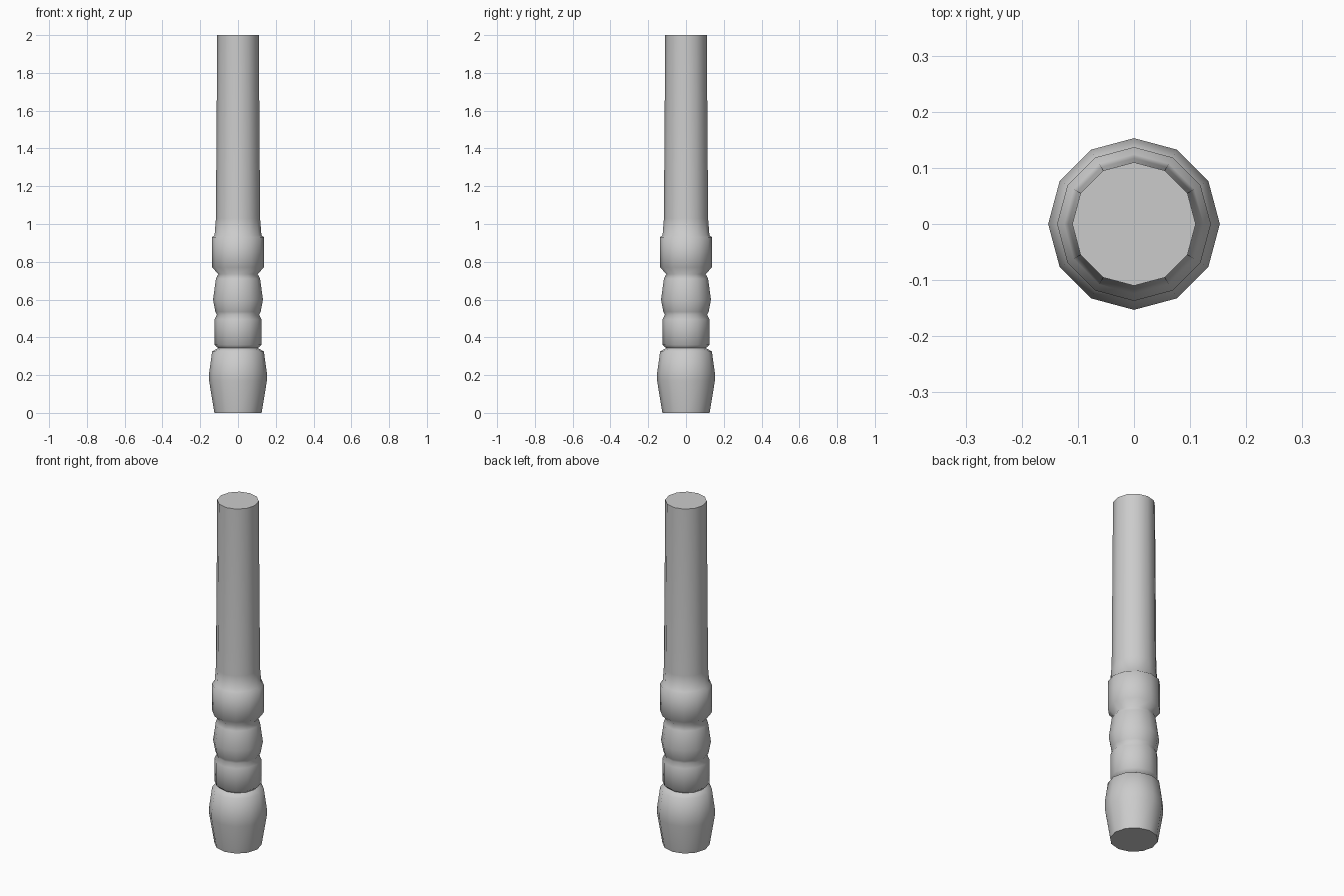
import bpy, bmesh
from math import cos, sin, pi, radians

if "Cube" in bpy.data.objects:
    bpy.data.objects.remove(bpy.data.objects["Cube"])

SIDES = 12
# (radius, height) from foot to tip
PROFILE = [
    (0.125, 0.0), (0.153, 0.17), (0.153, 0.21), (0.137, 0.325),   # pommel
    (0.105, 0.343), (0.124, 0.36), (0.124, 0.495),                # lower grip
    (0.112, 0.52), (0.120, 0.535), (0.132, 0.60), (0.117, 0.71),  # bead
    (0.104, 0.735), (0.137, 0.77), (0.137, 0.93),                 # collar
    (0.124, 0.94), (0.117, 1.03), (0.110, 2.0),                   # shaft
]


def lathe(name, profile, sides):
    bm = bmesh.new()
    rings = [[bm.verts.new((r * cos(2 * pi * i / sides), r * sin(2 * pi * i / sides), z))
              for i in range(sides)] for r, z in profile]
    for a, b in zip(rings, rings[1:]):
        for i in range(sides):
            j = (i + 1) % sides
            bm.faces.new((a[i], a[j], b[j], b[i]))
    # end caps
    bm.faces.new(rings[0][::-1])
    bm.faces.new(rings[-1])
    mesh = bpy.data.meshes.new(name)
    bm.to_mesh(mesh)
    bm.free()
    obj = bpy.data.objects.new(name, mesh)
    bpy.context.collection.objects.link(obj)
    return obj


# turned handle
handle = lathe("turned_handle", PROFILE, SIDES)
bpy.context.view_layer.objects.active = handle
handle.select_set(True)
bpy.ops.object.shade_smooth_by_angle(angle=radians(75))
